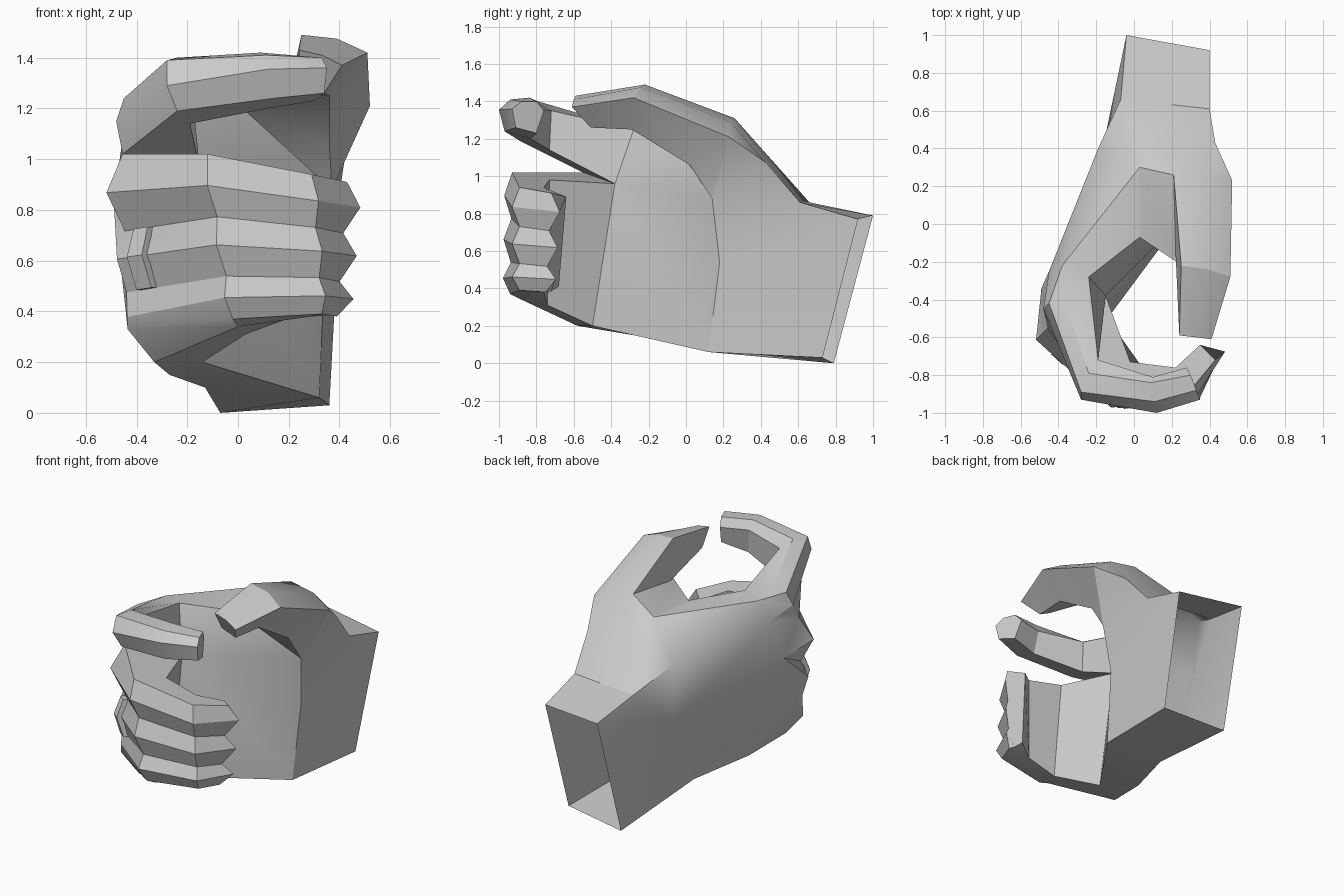
import bpy
import bmesh
import math
from mathutils import Vector

cube = bpy.data.objects.get("Cube")
if cube:
    bpy.data.objects.remove(cube, do_unlink=True)


def make_material(name, colour):
    material = bpy.data.materials.new(name)
    material.use_nodes = True
    material.diffuse_color = colour
    material.node_tree.nodes["Principled BSDF"].inputs["Base Color"].default_value = colour
    return material


def add_face(mesh, points):
    """Add one polygon; shared corners are welded later."""
    mesh.faces.new([mesh.verts.new(point) for point in points])


def loft(mesh, rings, cap_start=False):
    """Skin a series of closed cross-sections and cap the far end."""
    for ring, following in zip(rings, rings[1:]):
        count = len(ring)
        for index in range(count):
            after = (index + 1) % count
            add_face(mesh, [ring[index], ring[after], following[after], following[index]])
    if cap_start:
        add_face(mesh, rings[0])
    add_face(mesh, rings[-1])


def finish(mesh, name, material):
    """Weld the parts, orient them and create the object."""
    bmesh.ops.remove_doubles(mesh, verts=mesh.verts, dist=.001)
    bmesh.ops.recalc_face_normals(mesh, faces=mesh.faces)
    data = bpy.data.meshes.new(name)
    mesh.to_mesh(data)
    mesh.free()
    data.materials.append(material)
    result = bpy.data.objects.new(name, data)
    bpy.context.collection.objects.link(result)
    bpy.ops.object.select_all(action='DESELECT')
    result.select_set(True)
    bpy.context.view_layer.objects.active = result
    bpy.ops.object.shade_smooth_by_angle(angle=math.radians(30))


grey = make_material("plain grey", (.6, .6, .6, 1))

# Landmarks of the wrist, palm and thumb base
wrist_back_top, wrist_palm_top = (-.04, 1, .79), (.4, .92, .77)
wrist_palm_low, wrist_back_low = (.36, .73, .03), (-.07, .79, 0)
cuff_back, cuff_palm = (-.07, .66, .86), (.4, .61, .86)
thumb_root, thumb_side = (.43, .43, 1.07), (.52, .23, 1.21)
thumb_ridge, thumb_crest = (.21, .26, 1.31), (.39, .24, 1.29)
web_top, web_edge = (.03, .3, 1.22), (.03, -.07, 1.19)
heel_low, heel_mid = (.32, .12, .06), (.34, .18, .54)
heel_top, heel_web = (.37, .14, .88), (.36, .02, 1.06)
crease_top, crease_mid, crease_low = (-.24, -.28, 1.25), (-.15, -.38, .96), (-.14, -.5, .2)

# Landmarks of the back of the hand and the knuckles
index_back, index_crest, index_ridge = (-.38, -.22, 1.24), (-.36, -.42, 1.28), (-.45, -.42, 1.24)
index_knuckle, knuckle_gap = (-.48, -.45, 1.15), (-.455, -.55, 1.02)
back_top, back_mid, back_low = (-.19, .4, 1), (-.17, .38, .6), (-.13, .1, .1)
back_knuckle, back_outer = (-.45, -.25, 1.11), (-.49, -.34, .84)
little_edge, little_knuckle, little_root = (-.27, -.28, .15), (-.435, -.62, .33), (-.33, -.58, .2)

# Thumb joint: inner top, middle top, outer top, outer bottom, inner bottom
joint = [(.25, -.22, 1.49), (.39, -.24, 1.475), (.51, -.28, 1.42), (.36, -.29, 1.25), (.22, -.15, 1.24)]
thumb_tip = [(.24, -.59, 1.43), (.33, -.6, 1.41), (.41, -.61, 1.37), (.34, -.51, 1.26), (.25, -.53, 1.31)]

# Index sections: inner top, crest, outer top, outer middle, outer bottom, inner bottom
index_sections = [
    [crease_top, index_crest, index_ridge, index_knuckle, knuckle_gap, crease_mid],
    [(-.19, -.72, 1.35), (-.24, -.79, 1.4), (-.28, -.89, 1.39),
     (-.28, -.93, 1.29), (-.24, -.89, 1.19), (-.19, -.73, 1.14)],
    [(.1, -.81, 1.36), (.09, -.84, 1.42), (.11, -.94, 1.41),
     (.12, -1, 1.355), (.14, -.97, 1.24), (.12, -.83, 1.2)],
    [(.28, -.76, 1.35), (.3, -.8, 1.4), (.33, -.88, 1.4),
     (.35, -.93, 1.36), (.34, -.91, 1.26), (.3, -.8, 1.23)],
]

# Lower finger columns: top, bottom, ridge bulge, underside, inner bottom, inner top
finger_columns = [
    ((-.12, -.93, 1.02), (-.02, -.94, .37), (-.02, -.04, 0),
     (0, -.88, .34), (.03, -.74, .31), (-.02, -.73, .98)),
    ((.29, -.89, .94), (.33, -.89, .39), (.02, -.04, 0),
     (.29, -.83, .38), (.22, -.76, .38), (.22, -.76, .94)),
    ((.43, -.72, .91), (.39, -.75, .38), (.06, .05, 0),
     (.37, -.72, .385), (.34, -.68, .41), (.35, -.64, .89)),
]
even_rows = (0, .19, .38, .55, .74, .87, 1)
knuckle_rows = (0, .22, .44, .6, .79, .93, 1)


def finger_section(top, bottom, bulge, underside, inner_low, inner_top, rows=even_rows, fade=0):
    """Alternate valleys and ridges down three stacked fingers."""
    top, bottom, bulge = Vector(top), Vector(bottom), Vector(bulge)
    front = [top.lerp(bottom, step) + bulge * (row % 2) * (1 - fade * row)
             for row, step in enumerate(rows)]
    return front + [Vector(underside), Vector(inner_low), Vector(inner_top)]


knuckle_section = finger_section(knuckle_gap, little_knuckle, (-.085, -.06, 0),
                                 little_root, crease_low, crease_mid, knuckle_rows, .2)
finger_sections = [knuckle_section] + [finger_section(*column) for column in finger_columns]
knuckles = knuckle_section[:7]

hand = bmesh.new()
inner_top, middle_top, outer_top, outer_low, inner_low = joint
patches = [
    # Wrist and underside, with the wrist end left open
    (wrist_back_top, wrist_palm_top, cuff_palm, cuff_back),
    (wrist_palm_top, wrist_palm_low, heel_low, heel_mid),
    (wrist_palm_top, heel_mid, cuff_palm),
    (cuff_palm, heel_mid, heel_top),
    (cuff_palm, heel_top, thumb_root),
    (wrist_palm_low, wrist_back_low, heel_low),
    (wrist_back_low, back_low, heel_low),
    (heel_low, back_low, crease_low),
    (back_low, little_edge, crease_low),
    # Palm
    (heel_low, crease_low, crease_mid, heel_mid),
    (heel_mid, crease_mid, heel_top),
    (heel_top, crease_mid, web_edge),
    (heel_top, web_edge, heel_web),
    (crease_mid, crease_top, web_edge),
    # Thumb base and web
    (heel_web, web_edge, outer_low),
    (web_edge, inner_low, outer_low),
    (thumb_root, heel_top, thumb_side),
    (heel_top, heel_web, thumb_side),
    (heel_web, outer_low, outer_top, thumb_side),
    (cuff_back, cuff_palm, thumb_ridge),
    (cuff_palm, thumb_crest, thumb_ridge),
    (cuff_palm, thumb_root, thumb_crest),
    (thumb_root, thumb_side, thumb_crest),
    (cuff_back, thumb_ridge, web_top),
    (thumb_ridge, thumb_crest, middle_top, inner_top),
    (thumb_crest, thumb_side, outer_top, middle_top),
    (web_top, thumb_ridge, inner_low, web_edge),
    (thumb_ridge, inner_top, inner_low),
    # Top of the hand
    (web_top, web_edge, crease_top, index_back),
    (cuff_back, web_top, back_top),
    (web_top, index_back, back_top),
    (back_top, index_back, back_knuckle),
    (crease_top, index_back, index_crest),
    (index_back, index_ridge, index_crest),
    (index_back, index_knuckle, index_ridge),
    (index_back, back_knuckle, index_knuckle),
    # Back of the hand
    (wrist_back_top, cuff_back, back_mid),
    (cuff_back, back_top, back_mid),
    (wrist_back_top, back_mid, wrist_back_low),
    (wrist_back_low, back_mid, back_low),
    (back_top, back_knuckle, back_mid),
    (back_knuckle, back_outer, back_mid),
    (back_mid, back_outer, little_edge),
    (back_mid, little_edge, back_low),
    (back_knuckle, index_knuckle, knuckle_gap),
    (back_knuckle, knuckle_gap, back_outer),
    (back_outer, little_knuckle, little_edge),
    (little_edge, little_knuckle, little_root),
    (little_edge, little_root, crease_low),
]
for patch in patches:
    add_face(hand, patch)
for upper, lower in zip(knuckles, knuckles[1:]):
    add_face(hand, (back_outer, upper, lower))

# Thumb end, index finger and the three curled fingers
loft(hand, [joint, thumb_tip])
loft(hand, index_sections)
loft(hand, finger_sections)
finish(hand, "hand", grey)

# Finger band wrapped over the middle of the curled fingers
band = bmesh.new()
outward = Vector((-.02, -.02, 0))
band_sections = []
for row in range(2, 5):
    start, end = finger_sections[0][row], finger_sections[1][row]
    near, far = start.lerp(end, .15), start.lerp(end, .3)
    band_sections.append([near - outward, near + outward, far + outward, far - outward])
loft(band, band_sections, cap_start=True)
finish(band, "finger_band", grey)
